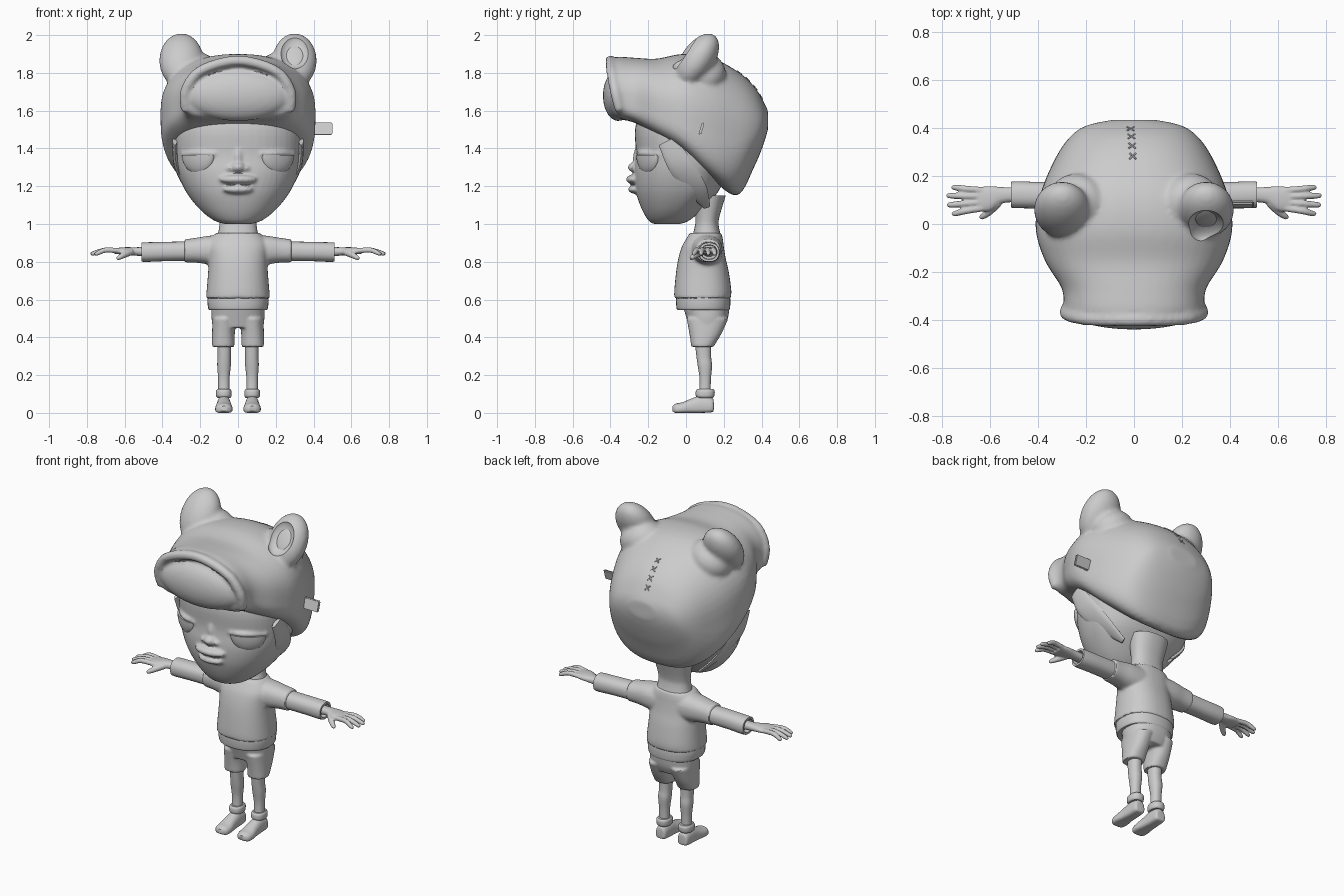
import bpy, bmesh, math
from mathutils import Vector, Matrix, Euler

if "Cube" in bpy.data.objects:
    bpy.data.objects.remove(bpy.data.objects["Cube"])

clay = bpy.data.materials.new("grey_clay")
clay.use_nodes = True
clay.diffuse_color = (0.6, 0.6, 0.6, 1)
clay.node_tree.nodes["Principled BSDF"].inputs["Base Color"].default_value = (0.6, 0.6, 0.6, 1)
SIDES = (1, -1)


def spline(rows, k=4):
    """Catmull-Rom resampling of equally long rows of numbers."""
    out, last = [], len(rows) - 1
    for i in range(last):
        quad = [rows[max(0, min(last, i + j))] for j in (-1, 0, 1, 2)]
        for step in range(k):
            t = step / k
            out.append([b + 0.5 * t * (c - a + t * (2*a - 5*b + 4*c - d + t * (3*(b - c) + d - a)))
                        for a, b, c, d in zip(*quad)])
    return out + [list(rows[-1])]


def skin(bm, rings, s=1):
    """Bridge rings of points and cap both ends; s = -1 mirrors in x."""
    loops = [[bm.verts.new((p[0] * s, p[1], p[2])) for p in ring] for ring in rings]
    for a, b in zip(loops, loops[1:]):
        for i in range(len(a)):
            bm.faces.new((a[i - 1], a[i], b[i], b[i - 1]))
    bm.faces.new(loops[0])
    bm.faces.new(loops[-1])


def loft(bm, axis, sections, s=1, n=36, k=4):
    """Sections: position, u centre, half width, v low, v high[, v mid, low and high exponents]."""
    full = [tuple(q) + ((q[3] + q[4]) / 2, 2.3, 2.3)[len(q) - 5:] for q in sections]
    rings = []
    for pos, u, w, lo, hi, mid, e_lo, e_hi in spline(full, k):
        ring = []
        for i in range(n):
            c, d = math.cos(math.tau * i / n), math.sin(math.tau * i / n)
            e = e_hi if d > 0 else e_lo
            pu = u + w * math.copysign(abs(c) ** (2 / e), c)
            pv = mid + ((hi - mid) if d > 0 else (lo - mid)) * abs(d) ** (2 / e)
            ring.append({"x": (pos, pu, pv), "y": (pu, pos, pv), "z": (pu, pv, pos)}[axis])
        rings.append(ring)
    skin(bm, rings, s)


def tube(bm, rows, s=1, n=12, k=4):
    """Rows: x, y, z, radius across, radius along y."""
    rows = spline(rows, k)
    pts = [Vector(r[:3]) for r in rows]
    rings = []
    for i, r in enumerate(rows):
        t = (pts[min(i + 1, len(pts) - 1)] - pts[max(i - 1, 0)]).normalized()
        side = t.cross(Vector((0, 1, 0))).normalized()
        up = side.cross(t)
        rings.append([pts[i] + side * r[3] * math.cos(math.tau * j / n)
                      + up * r[4] * math.sin(math.tau * j / n) for j in range(n)])
    skin(bm, rings, s)


def blob(bm, loc, radii, rot=(0, 0, 0), s=1):
    m = Matrix.LocRotScale(Vector(loc), Euler(rot), Vector(radii))
    made = bmesh.ops.create_uvsphere(bm, u_segments=32, v_segments=20, radius=1, matrix=m)
    for v in made["verts"]:
        v.co.x *= s


def finish(bm, name, voxel=0, smooth=4, cutter=None, angle=40):
    """Turn a bmesh into a named object, optionally fused, smoothed and carved."""
    bmesh.ops.recalc_face_normals(bm, faces=bm.faces)
    mesh = bpy.data.meshes.new(name)
    bm.to_mesh(mesh)
    bm.free()
    mesh.materials.append(clay)
    ob = bpy.data.objects.new(name, mesh)
    bpy.context.collection.objects.link(ob)
    if voxel:
        rm = ob.modifiers.new("fuse", "REMESH")
        rm.mode, rm.voxel_size, rm.use_smooth_shade = "VOXEL", voxel, True
        sm = ob.modifiers.new("soften", "SMOOTH")
        sm.factor, sm.iterations = 0.5, smooth
    if cutter:
        bo = ob.modifiers.new("carve", "BOOLEAN")
        bo.operation, bo.object, bo.solver = "DIFFERENCE", cutter, "EXACT"
    bpy.ops.object.select_all(action="DESELECT")
    ob.select_set(True)
    bpy.context.view_layer.objects.active = ob
    if ob.modifiers:
        bpy.ops.object.convert(target="MESH")
    bpy.ops.object.shade_smooth_by_angle(angle=math.radians(angle))
    return ob


# Head with nose, lips and eyelids
bm = bmesh.new()
loft(bm, "z", [(1.0, 0, .07, -.17, -.03, -.1, 2.2, 2.2), (1.02, 0, .13, -.2, .02, -.08, 2.2, 2.2),
               (1.08, 0, .205, -.235, .09, -.05, 2.2, 2.2), (1.17, 0, .275, -.265, .17, -.01, 2.3, 2.3),
               (1.27, 0, .318, -.275, .22, 0, 2.3, 2.3), (1.37, 0, .335, -.265, .27, 0, 2.3, 2.3),
               (1.5, 0, .34, -.27, .3, 0, 2.3, 2.3), (1.62, 0, .3, -.24, .28, 0, 2.3, 2.3)], n=48)
blob(bm, (0, -.272, 1.3), (.036, .036, .027))
blob(bm, (0, -.265, 1.34), (.022, .016, .06))
blob(bm, (0, -.268, 1.236), (.1, .05, .027))
blob(bm, (0, -.262, 1.183), (.08, .045, .024))
for s in SIDES:
    blob(bm, (.042, -.27, 1.294), (.02, .02, .015), s=s)
    tube(bm, [(.115, -.255, 1.372, .009, .009), (.21, -.228, 1.374, .014, .014),
              (.3, -.142, 1.37, .009, .009)], s)
finish(bm, "head", .009)

# Half closed eyes
bm = bmesh.new()
for s in SIDES:
    blob(bm, (.21, -.2, 1.365), (.1, .039, .1), (0, 0, .565), s)
bmesh.ops.bisect_plane(bm, geom=bm.verts[:] + bm.edges[:] + bm.faces[:],
                       plane_co=(0, 0, 1.365), plane_no=(0, 0, 1), clear_outer=True)
bmesh.ops.holes_fill(bm, edges=bm.edges)
finish(bm, "eyes")

# Ear hollows used to carve the hat
EAR, TILT = Vector((.3, .06, 1.865)), -.585
OUT = Vector((0, -math.cos(TILT), -math.sin(TILT)))
bm = bmesh.new()
for s in SIDES:
    blob(bm, EAR + OUT * .085, (.078, .045, .105), (TILT, 0, 0), s)
hollow = finish(bm, "ear_cutter")
hollow.hide_render = True

# Animal hat: crown, snout, lip and ears
bm = bmesh.new()
loft(bm, "y", [(-.38, 0, .26, 1.59, 1.87, 1.68, 3, 2.2), (-.36, 0, .29, 1.56, 1.885, 1.67, 4, 2.2),
               (-.27, 0, .3, 1.535, 1.88, 1.66, 5, 2.3), (-.155, 0, .37, 1.47, 1.875, 1.63, 5, 2.3),
               (-.02, 0, .41, 1.385, 1.9, 1.6, 5, 2.3), (.125, 0, .39, 1.25, 1.885, 1.55, 4.5, 2.3),
               (.27, 0, .33, 1.15, 1.81, 1.5, 2.7, 2.3), (.36, 0, .27, 1.3, 1.73, 1.5, 2.2, 2.2),
               (.41, 0, .2, 1.42, 1.65, 1.53, 2, 2), (.434, 0, .09, 1.5, 1.6, 1.55, 2, 2)], n=48)
blob(bm, (0, -.36, 1.68), (.275, .08, .135))
half_lip = [(-.275, -.35, 1.6), (-.28, -.375, 1.7), (-.2, -.395, 1.81)]
lip = half_lip + [(0, -.4, 1.865)] + [(-x, y, z) for x, y, z in reversed(half_lip)]
tube(bm, [p + (.028, .028) for p in lip], k=6)
for s in SIDES:
    blob(bm, EAR, (.117, .088, .163), (TILT, 0, 0), s)
    blob(bm, (.24, .09, 1.8), (.13, .12, .1), (0, .5, 0), s)
hat = finish(bm, "hat", .012, 6, hollow)
bpy.data.objects.remove(hollow)

# Ear pads and hanging hat flaps
bm = bmesh.new()
for s in SIDES:
    blob(bm, EAR + OUT * .042, (.05, .012, .07), (TILT, 0, 0), s)
finish(bm, "ear_pads")
bm = bmesh.new()
for s in SIDES:
    tube(bm, [(.335, -.1, 1.44, .012, .05), (.325, -.03, 1.31, .014, .065),
              (.265, .05, 1.19, .014, .06), (.17, .11, 1.09, .008, .02)], s)
finish(bm, "hat_flaps")

# Side tag
bm = bmesh.new()
m = Matrix.LocRotScale(Vector((.44, .082, 1.505)), Euler((-.3, 0, 0)), Vector((.12, .014, .068)))
bmesh.ops.create_cube(bm, size=1, matrix=m)
bmesh.ops.bevel(bm, geom=bm.edges[:], offset=.006, segments=2, affect="EDGES")
finish(bm, "hat_tag")

# Cross stitches on the back of the hat
bm = bmesh.new()
across = Vector((1, 0, 0))
for i in range(4):
    _, p, nor, _ = hat.closest_point_on_mesh(Vector((-.005 - .003 * i, .29 + .036 * i, 1.81 - .045 * i)))
    along = nor.cross(across).normalized()
    for s in SIDES:
        d = across * .014 + along * .015 * s
        tube(bm, [(*(p - d), .004, .004), (*(p + d), .004, .004)], n=6, k=1)
finish(bm, "hat_stitches")

# Neck
bm = bmesh.new()
loft(bm, "z", [(.92, 0, .112, .03, .19), (.98, 0, .1, .045, .175),
               (1.03, 0, .1, .05, .175), (1.15, 0, .12, .04, .21)])
finish(bm, "neck")

# Sweater body with upper sleeves
bm = bmesh.new()
loft(bm, "z", [(.605, 0, .17, -.062, .237), (.65, 0, .166, -.062, .24), (.75, 0, .158, -.052, .226),
               (.82, 0, .156, -.04, .21), (.88, 0, .16, -.022, .2), (.92, 0, .145, 0, .195),
               (.953, 0, .115, .02, .187)])
for s in SIDES:
    loft(bm, "x", [(.05, .11, .085, .77, .942), (.15, .112, .08, .785, .938),
                   (.22, .115, .07, .795, .927), (.285, .118, .065, .797, .918)], s)
finish(bm, "sweater", .009, 3)

# Sweater hem
bm = bmesh.new()
loft(bm, "z", [(.545, 0, .152, -.045, .228), (.555, 0, .158, -.05, .233),
               (.59, 0, .162, -.053, .235), (.62, 0, .16, -.052, .233)])
finish(bm, "sweater_hem")

# Lower sleeves with open cuffs
bm = bmesh.new()
for s in SIDES:
    loft(bm, "x", [(.25, .118, .056, .805, .908), (.4, .12, .055, .803, .905), (.49, .122, .056, .799, .903),
                   (.512, .122, .054, .801, .901), (.512, .122, .042, .813, .889),
                   (.48, .122, .04, .815, .887)], s, k=1)
finish(bm, "lower_sleeves")

# Hands with four fingers and a thumb
bm = bmesh.new()
fingers = [(.14, .152, .76), (.115, .118, .78), (.09, .08, .778), (.066, .044, .758)]
for s in SIDES:
    loft(bm, "x", [(.46, .122, .03, .825, .878), (.55, .12, .034, .833, .877),
                   (.6, .106, .052, .837, .877), (.655, .103, .05, .842, .872)], s, n=24)
    for y0, y1, tip in fingers:
        tube(bm, [(.63, y0, .858, .014, .014), (.7, (y0 + y1) / 2, .862, .014, .014),
                  (tip - .015, y1, .845, .012, .012), (tip, y1, .838, .007, .007)], s)
    tube(bm, [(.565, .09, .853, .018, .018), (.6, .055, .838, .017, .017),
              (.63, .032, .822, .013, .013), (.642, .028, .814, .007, .007)], s)
finish(bm, "hands", .005, 3)

# Shorts
bm = bmesh.new()
loft(bm, "z", [(.45, 0, .132, .018, .2), (.5, 0, .14, .003, .222), (.57, 0, .14, -.018, .232)])
for s in SIDES:
    loft(bm, "z", [(.35, .078, .058, .028, .147), (.365, .078, .059, .026, .155),
                   (.42, .077, .06, .018, .188), (.5, .072, .064, .003, .225)], s)
finish(bm, "shorts", .007, 3)

# Legs
bm = bmesh.new()
for s in SIDES:
    loft(bm, "z", [(.1, .075, .03, .07, .13), (.18, .075, .03, .072, .132), (.25, .074, .036, .062, .138),
                   (.3, .073, .035, .055, .133), (.39, .073, .038, .045, .135)], s, n=24)
finish(bm, "legs")

# Sock cuffs
bm = bmesh.new()
for s in SIDES:
    loft(bm, "z", [(.08, .075, .034, .062, .142), (.09, .075, .041, .052, .15),
                   (.115, .075, .041, .052, .152), (.126, .075, .034, .06, .145)], s, n=24)
finish(bm, "sock_cuffs")

# Shoes
bm = bmesh.new()
for s in SIDES:
    rows = [(.147, .018, .018, .055), (.138, .033, .004, .08), (.08, .037, 0, .092), (.03, .04, 0, .076),
            (-.02, .046, 0, .056), (-.055, .04, 0, .049), (-.072, .018, .01, .036)]
    loft(bm, "y", [(y, .075, w, lo, hi, .4 * hi + .6 * lo, 3.5, 2.2) for y, w, lo, hi in rows], s, n=24)
finish(bm, "shoes")
